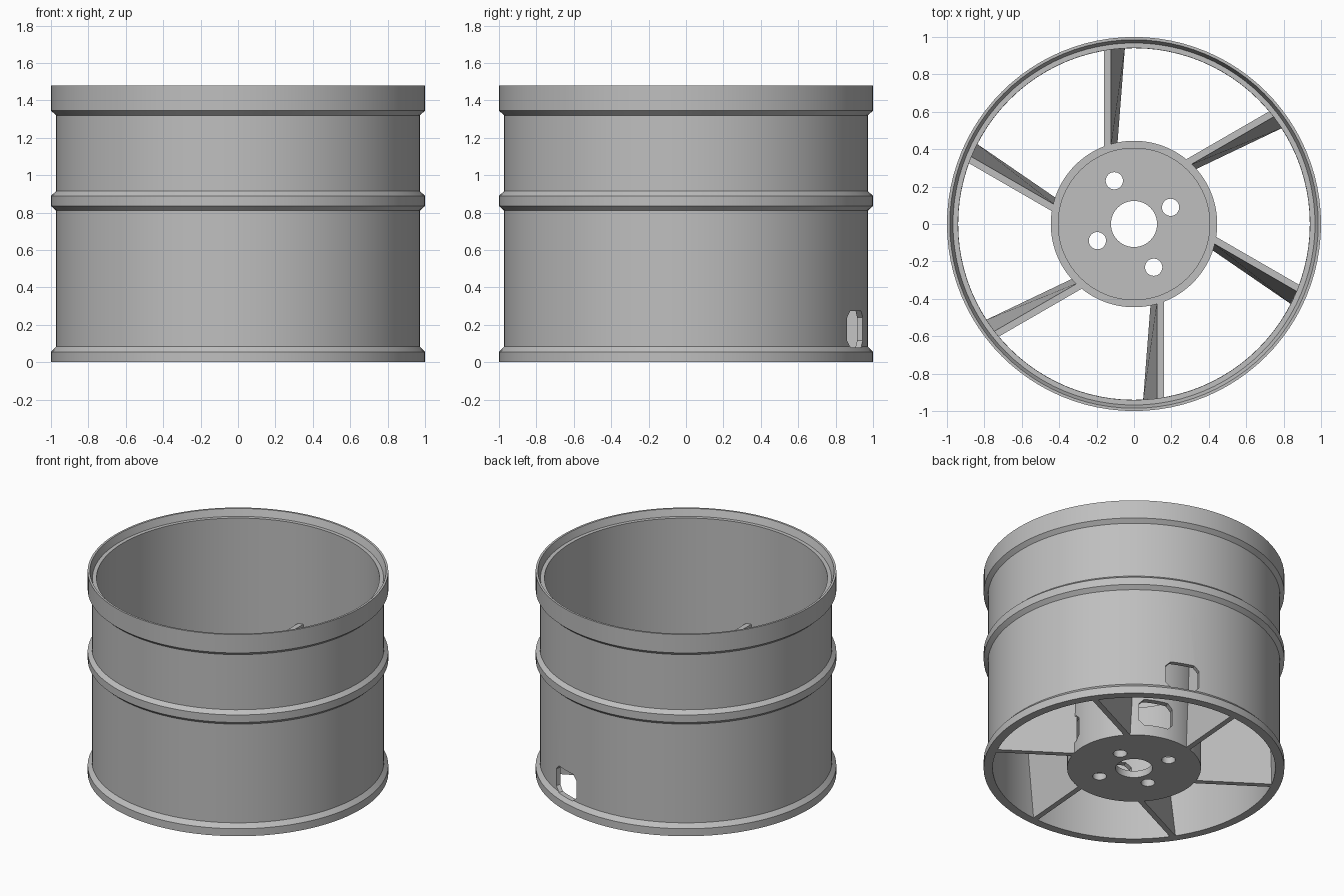
import bpy, bmesh, math
from mathutils import Matrix, Vector

cube = bpy.data.objects.get("Cube")
if cube:
    bpy.data.objects.remove(cube, do_unlink=True)

grey = bpy.data.materials.new("plain grey")
grey.use_nodes = True
COLOUR = (0.52, 0.52, 0.52, 1)
grey.diffuse_color = COLOUR
grey.node_tree.nodes["Principled BSDF"].inputs["Base Color"].default_value = COLOUR


def finish(name, bm):
    bmesh.ops.recalc_face_normals(bm, faces=bm.faces)
    mesh = bpy.data.meshes.new(name)
    bm.to_mesh(mesh)
    bm.free()
    mesh.materials.append(grey)
    obj = bpy.data.objects.new(name, mesh)
    bpy.context.collection.objects.link(obj)
    return obj


def lathe(name, profile, steps=96):
    """Spin a closed (radius, height) outline around z."""
    bm = bmesh.new()
    rings = []
    for i in range(steps):
        a = math.tau * i / steps
        rings.append([bm.verts.new((r * math.cos(a), r * math.sin(a), z)) for r, z in profile])
    n = len(profile)
    for i in range(steps):
        p, q = rings[i], rings[(i + 1) % steps]
        for j in range(n):
            k = (j + 1) % n
            bm.faces.new((p[j], q[j], q[k], p[k]))
    return finish(name, bm)


def prism(name, outline, push):
    """Extrude a flat outline along a vector."""
    bm = bmesh.new()
    face = bm.faces.new([bm.verts.new(p) for p in outline])
    out = bmesh.ops.extrude_face_region(bm, geom=[face])
    bmesh.ops.translate(bm, vec=push, verts=[v for v in out["geom"] if isinstance(v, bmesh.types.BMVert)])
    return finish(name, bm)


def slot_cutter(angle, near, far):
    """Radial window cutter with clipped corners."""
    w, lo, hi, c = 0.118, 0.08, 0.275, 0.035
    outline = [(w - c, lo), (w, lo + c), (w, hi - c), (w - c, hi),
               (c - w, hi), (-w, hi - c), (-w, lo + c), (c - w, lo)]
    obj = prism("slot_cutter", [(near, y, z) for y, z in outline], Vector((far - near, 0, 0)))
    obj.data.transform(Matrix.Rotation(angle, 4, "Z"))
    return obj


def bolt_cutter(angle, radius):
    bm = bmesh.new()
    at = Matrix.Translation((radius * math.cos(angle), radius * math.sin(angle), 0))
    bmesh.ops.create_cone(bm, cap_ends=True, segments=32, radius1=0.046, radius2=0.046, depth=0.3, matrix=at)
    return finish("bolt_cutter", bm)


def cut(obj, cutters):
    bpy.context.view_layer.objects.active = obj
    for c in cutters:
        c.hide_render = True
        mod = obj.modifiers.new("cut", "BOOLEAN")
        mod.operation, mod.solver, mod.object = "DIFFERENCE", "EXACT", c
        bpy.ops.object.modifier_apply(modifier=mod.name)
        bpy.data.objects.remove(c, do_unlink=True)


def smooth(obj):
    bpy.ops.object.select_all(action="DESELECT")
    obj.select_set(True)
    bpy.context.view_layer.objects.active = obj
    bpy.ops.object.shade_smooth_by_angle(angle=math.radians(25))


HUB_TOP = 0.70
TURN = math.radians(69.5)  # direction of the valve window

# Outer barrel with three raised bands and a stepped top lip
barrel = lathe("barrel", [
    (0.94, 0), (1, 0), (1, 0.055), (0.972, 0.085),
    (0.972, 0.81), (1, 0.835), (1, 0.89), (0.972, 0.915),
    (0.972, 1.32), (1, 1.345), (1, 1.48),
    (0.985, 1.48), (0.968, 1.43), (0.941, 1.43)])
cut(barrel, [slot_cutter(TURN, 0.8, 1.1)])
smooth(barrel)

# Hollow hub: tube with a floor and a centre bore
hub = lathe("hub", [(0.123, 0), (0.445, 0), (0.445, HUB_TOP),
                    (0.405, HUB_TOP), (0.405, 0.05), (0.123, 0.05)])
cutters = []
for k in range(4):
    quarter = k * math.pi / 2
    cutters.append(slot_cutter(TURN + quarter, 0.3, 0.6))
    cutters.append(bolt_cutter(TURN + quarter + math.pi / 4, 0.254 if k % 2 == 0 else 0.215))
cut(hub, cutters)
smooth(hub)

# Six slanted blades joining hub and barrel
for k in range(6):
    bm = bmesh.new()
    ends = []
    for y, foot in ((0.41, -0.128), (0.95, -0.086)):
        corners = [(-0.16, HUB_TOP), (-0.123, HUB_TOP), (foot + 0.038, 0), (foot, 0)]
        ends.append([bm.verts.new((x, y, z)) for x, z in corners])
    inner, outer = ends
    bm.faces.new(inner)
    bm.faces.new(outer)
    for j in range(4):
        i = (j + 1) % 4
        bm.faces.new((inner[j], inner[i], outer[i], outer[j]))
    bm.transform(Matrix.Rotation(k * math.pi / 3, 4, "Z"))
    finish(f"blade_{k + 1}", bm)
